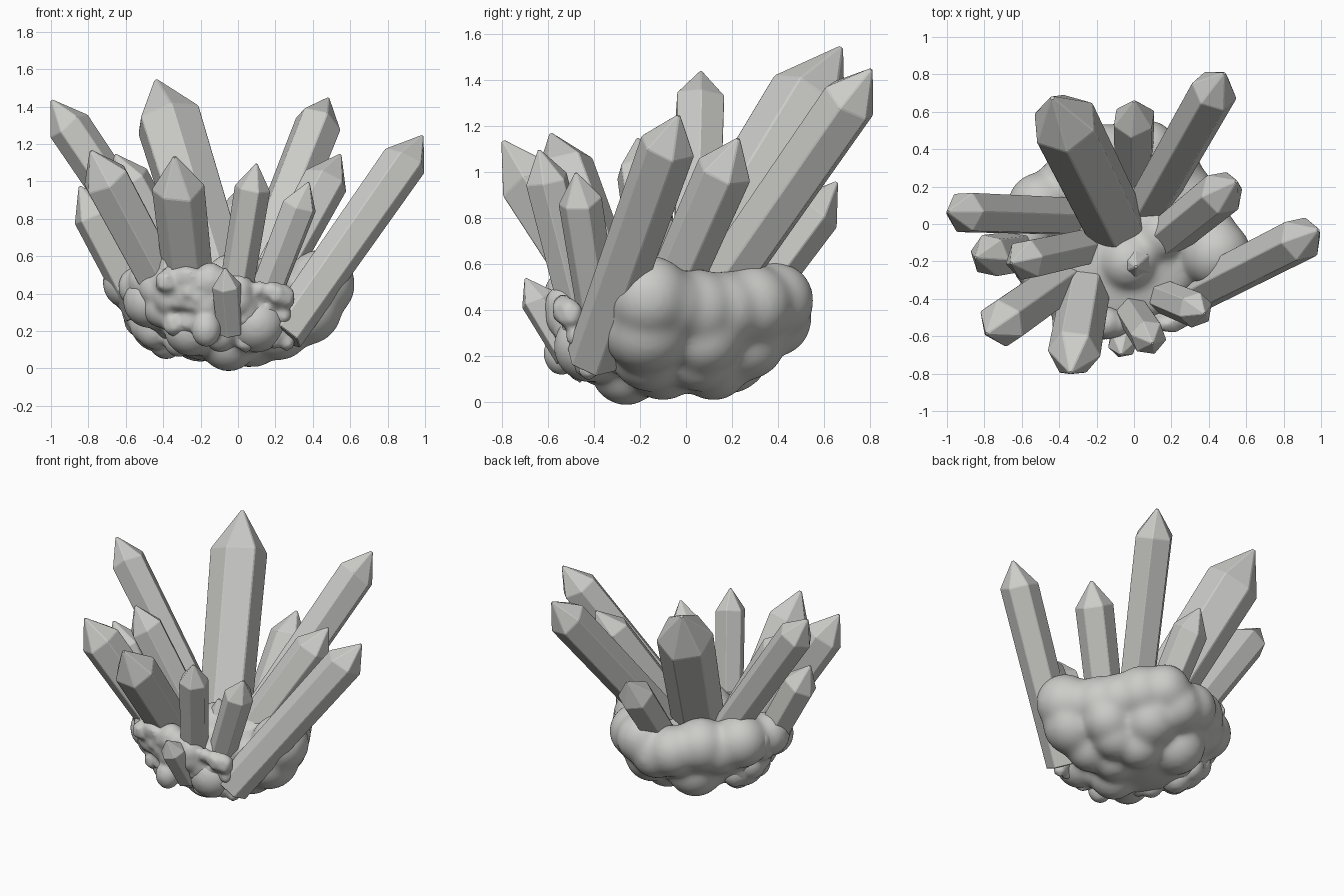
import bpy, bmesh, math, random
from mathutils import Matrix, Vector

cube = bpy.data.objects.get("Cube")
if cube:
    bpy.data.objects.remove(cube, do_unlink=True)

rng = random.Random(4)

# One plain stone colour
stone = bpy.data.materials.new("pale_grey_stone")
stone.use_nodes = True
colour = (0.6, 0.6, 0.58, 1)
stone.diffuse_color = colour
bsdf = next(n for n in stone.node_tree.nodes if n.type == 'BSDF_PRINCIPLED')
bsdf.inputs["Base Color"].default_value = colour


def finish(bm, name):
    mesh = bpy.data.meshes.new(name)
    bm.to_mesh(mesh)
    bm.free()
    mesh.materials.append(stone)
    obj = bpy.data.objects.new(name, mesh)
    bpy.context.scene.collection.objects.link(obj)
    return obj


def crystal(name, tip, base, radius, roll=0.0, sides=6):
    """Six-sided prism, slightly narrower at the foot, with a pointed end."""
    tip, base = Vector(tip), Vector(base)
    axis = tip - base
    length = axis.length
    shoulder = length - radius * 1.42
    bm = bmesh.new()
    rings = []
    for z, r in ((0, radius * 0.93), (shoulder, radius)):
        ring = []
        for i in range(sides):
            a = roll + math.tau * i / sides
            lift = radius * rng.uniform(-0.12, 0.12) if z else 0
            ring.append(bm.verts.new((r * math.cos(a), r * math.sin(a), z + lift)))
        rings.append(ring)
    point = bm.verts.new((0, 0, length + radius * 0.04))
    foot, top = rings
    bm.faces.new(foot[::-1])
    for i in range(sides):
        j = (i + 1) % sides
        bm.faces.new((foot[i], foot[j], top[j], top[i]))
        bm.faces.new((top[i], top[j], point))
    turn = axis.to_track_quat('Z', 'Y').to_matrix().to_4x4()
    bm.transform(Matrix.Translation(base) @ turn)
    obj = finish(bm, name)
    bevel = obj.modifiers.new("soft_edges", 'BEVEL')
    bevel.width = radius * 0.035
    bevel.segments = 1
    bevel.limit_method = 'ANGLE'
    bevel.angle_limit = math.radians(15)


# Crystals: tip, foot, radius, roll
crystals = {
    "tall_back_crystal": ((-.44, .68, 1.55), (-.1, 0, .45), .185, .2),
    "back_left_crystal": ((.485, .81, 1.45), (.07, .08, .4), .13, .3),
    "long_left_crystal": ((.99, -.03, 1.25), (.24, -.41, .18), .125, .3),
    "short_left_crystal": ((.55, .23, 1.15), (.14, -.1, .4), .125, .1),
    "long_right_crystal": ((-1, .065, 1.44), (-.3, .04, .4), .118, .6),
    "short_back_crystal": ((0, .66, .96), (0, .25, .4), .118, .4),
    "front_right_crystal": ((-.79, -.59, 1.17), (-.35, -.28, .35), .135, .5),
    "front_crystal": ((-.34, -.8, 1.14), (-.25, -.3, .35), .143, .1),
    "front_middle_crystal": ((.1, -.64, 1.1), (-.03, -.44, .3), .098, .3),
    "front_left_crystal": ((.38, -.48, 1), (.11, -.37, .3), .098, .2),
    "side_right_crystal": ((-.66, -.21, 1.15), (-.25, -.12, .4), .115, .5),
    "low_right_crystal": ((-.85, -.18, .98), (-.5, -.13, .3), .118, .2),
    "small_front_crystal": ((-.07, -.7, .54), (-.04, -.5, .2), .08, .4),
    "centre_stub_crystal": ((.01, -.23, .68), (0, -.17, .3), .14, .4),
    "right_stub_crystal": ((-.38, -.48, .63), (-.33, -.38, .3), .12, .3),
}
for name, spec in crystals.items():
    crystal(name, *spec)


def lump(bm, centre, radius, squash=1.0, detail=3):
    turn = Matrix.Rotation(rng.uniform(0, math.tau), 4, 'Z')
    matrix = Matrix.Translation(centre) @ Matrix.Diagonal((1, 1, squash, 1)) @ turn
    bmesh.ops.create_icosphere(bm, subdivisions=detail, radius=radius, matrix=matrix)


def fuse(bm, name, iterations):
    """Merge overlapping lumps into one softened skin."""
    obj = finish(bm, name)
    remesh = obj.modifiers.new("fuse", 'REMESH')
    remesh.mode = 'VOXEL'
    remesh.voxel_size = 0.014
    remesh.use_smooth_shade = True
    smooth = obj.modifiers.new("soften", 'SMOOTH')
    smooth.factor = 0.5
    smooth.iterations = iterations


# Rock bed: bowl-shaped core with broad fused lobes
bed = bmesh.new()
core = bmesh.ops.create_icosphere(bed, subdivisions=4, radius=1)["verts"]
for v in core:
    x, y, z = v.co
    v.co = (-.09 + x * .47, -.06 + y * .48, .42 + z * (.1 if z > 0 else .39))

for x, y, z, r in (
    (.44, -.16, .45, .19), (.32, .05, .4, .18), (.18, .29, .42, .18),
    (.36, -.17, .32, .2), (.28, .08, .28, .17), (.08, .26, .27, .18),
    (.4, -.06, .42, .16), (.26, .17, .4, .17), (.07, .39, .44, .17),
    (-.04, .38, .36, .17), (-.16, .37, .4, .17), (-.3, .26, .44, .18),
    (-.38, .18, .4, .17), (-.5, .1, .46, .18), (-.2, .18, .22, .19),
    (.06, .12, .16, .16), (.2, .06, .2, .16), (-.05, -.26, .14, .16),
    (-.58, -.08, .46, .15), (-.42, -.02, .24, .16), (.22, -.16, .21, .17),
    (-.25, -.36, .21, .15), (.1, -.42, .24, .16), (-.47, -.28, .36, .15),
    (-.03, -.2, .46, .16), (.15, -.06, .46, .14), (.08, -.1, .15, .15),
):
    lump(bed, (x, y, z), r)
fuse(bed, "rock_bed", 50)

# Knobs over the right and front of the bowl
knobs = bmesh.new()
for i in range(62):
    a = math.radians(rng.uniform(160, 290))
    h = rng.uniform(.16, 1)
    spread = math.sqrt(1 - (1 - h) ** 2) * .92
    lump(knobs, (-.05 + .59 * spread * math.cos(a), -.05 + .53 * spread * math.sin(a),
                 .08 + .39 * h), rng.uniform(.07, .1), 1.15)
lump(knobs, (-.17, -.54, .21), .08, 1.2)

# Angular druse in two patches across the front
for cx, cz in ((-.25, .36), (.12, .29)):
    for i in range(36):
        x = cx + rng.uniform(-.14, .14)
        z = cz + rng.uniform(-.15, .14)
        y = -.58 + .5 * (x + .05) ** 2 + .35 * (.45 - z) + rng.uniform(0, .04)
        lump(knobs, (x, y, z), rng.uniform(.045, .07), 1.1, 1)
fuse(knobs, "front_druse", 6)
